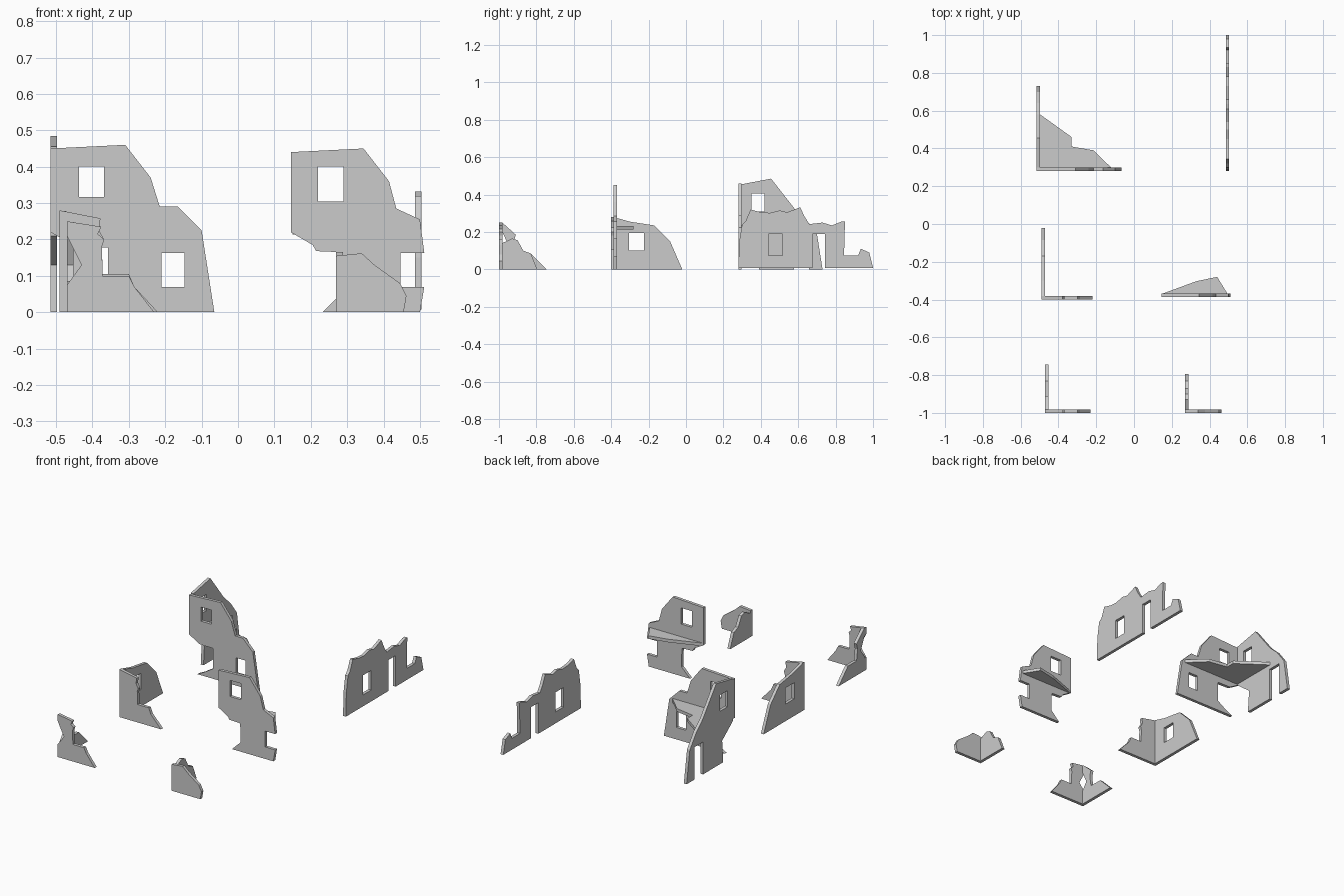
import bpy, bmesh
from mathutils import Matrix

T = 0.018  # wall thickness


def plate(name, outline, matrix, thickness=T, holes=()):
    """Flat slab from an outline with rectangular holes (u0, u1, v0, v1)."""
    cu = bpy.data.curves.new(name + "_profile", 'CURVE')
    cu.dimensions = '2D'
    cu.fill_mode = 'BOTH'
    cu.extrude = thickness / 2
    loops = [outline] + [[(a, c), (b, c), (b, d), (a, d)] for a, b, c, d in holes]
    for pts in loops:
        sp = cu.splines.new('POLY')
        sp.points.add(len(pts) - 1)
        for p, (u, v) in zip(sp.points, pts):
            p.co = (u, v, 0, 1)
        sp.use_cyclic_u = True
    tmp = bpy.data.objects.new(name + "_tmp", cu)
    bpy.context.collection.objects.link(tmp)
    bpy.context.view_layer.update()
    dg = bpy.context.evaluated_depsgraph_get()
    me = bpy.data.meshes.new_from_object(tmp.evaluated_get(dg))
    bpy.data.objects.remove(tmp)
    me.transform(matrix)
    bm = bmesh.new()
    bm.from_mesh(me)
    bmesh.ops.remove_doubles(bm, verts=bm.verts, dist=1e-5)
    bmesh.ops.recalc_face_normals(bm, faces=bm.faces)
    for f in bm.faces:
        f.smooth = False
    bm.to_mesh(me)
    bm.free()
    me.name = name
    ob = bpy.data.objects.new(name, me)
    bpy.context.collection.objects.link(ob)
    return ob


def front_wall(name, y, outline, holes=()):
    # profile in x, z; outer face at y
    m = Matrix(((1, 0, 0, 0), (0, 0, -1, y + T / 2), (0, 1, 0, 0), (0, 0, 0, 1)))
    return plate(name, outline, m, T, holes)


def side_wall(name, x, outline, holes=()):
    # profile in y, z; outer face at x
    m = Matrix(((0, 0, 1, x + T / 2), (1, 0, 0, 0), (0, 1, 0, 0), (0, 0, 0, 1)))
    return plate(name, outline, m, T, holes)


def floor(name, z, outline):
    return plate(name, outline, Matrix.Translation((0, 0, z)), 0.018)


# Large two-storey corner ruin
front_wall("tall_corner_front", 0.28,
           [(-.515, .22), (-.445, .18), (-.357, .178), (-.357, .06), (-.42, .02),
            (-.46, 0), (-.065, 0), (-.10, .225), (-.165, .29), (-.215, .29),
            (-.24, .37), (-.31, .46), (-.515, .45)],
           [(-.437, -.368, .317, .40), (-.21, -.147, .07, .163)])
side_wall("tall_corner_side", -.515,
          [(.298, .21), (.298, .455), (.455, .485), (.58, .325), (.64, .27),
           (.70, .19), (.73, 0), (.658, 0), (.658, .19), (.577, .19),
           (.577, 0), (.39, 0), (.40, .13)],
          [(.35, .42, .31, .405)])
floor("tall_corner_floor", .225,
      [(-.497, .298), (-.12, .298), (-.215, .39), (-.33, .41), (-.33, .46), (-.497, .58)])

# Long ruined side wall with window and doorway
side_wall("long_wall", .486,
          [(.28, .008), (.285, .15), (.30, .24), (.32, .26), (.345, .32), (.40, .305),
           (.45, .302), (.50, .315), (.54, .305), (.575, .318), (.61, .332),
           (.635, .28), (.66, .242), (.73, .25), (.78, .235), (.83, .255),
           (.85, .255), (.845, .075), (.92, .075), (.935, .11), (.98, .09),
           (1.0, .008), (.742, .008), (.742, .19), (.675, .19), (.675, .008)],
          [(.44, .515, .075, .19)])

# Single-storey corner ruin
front_wall("mid_corner_front", -.40,
           [(-.49, 0), (-.22, 0), (-.285, .07), (-.30, .105), (-.372, .105),
            (-.374, .18), (-.368, .20), (-.382, .225), (-.378, .258), (-.49, .28)])
side_wall("mid_corner_side", -.49,
          [(-.382, 0), (-.02, 0), (-.085, .15), (-.17, .235), (-.30, .255), (-.382, .278)],
          [(-.305, -.225, .10, .195)])

# Free-standing two-storey wall with floor remnant
front_wall("tall_wall", -.387,
           [(.145, .44), (.145, .22), (.205, .185), (.215, .168), (.285, .165),
            (.288, .055), (.232, 0), (.50, 0), (.512, .07), (.447, .07),
            (.447, .163), (.512, .163), (.50, .255), (.435, .285), (.415, .36),
            (.345, .45)],
           [(.22, .29, .305, .40)])
floor("tall_wall_floor", .222,
      [(.15, -.369), (.495, -.369), (.44, -.28), (.33, -.303)])

# Small corner ruin, broken at the corner edge
front_wall("small_corner_front", -1.0,
           [(-.47, 0), (-.23, 0), (-.285, .07), (-.30, .10), (-.372, .10),
            (-.374, .18), (-.368, .20), (-.385, .215), (-.376, .235), (-.47, .25),
            (-.47, .21), (-.43, .13), (-.47, .075)])
side_wall("small_corner_side", -.47,
          [(-.982, 0), (-.745, 0), (-.83, .085), (-.91, .085), (-.92, .15),
           (-.91, .185), (-.965, .235), (-.982, .248), (-.982, .20), (-.95, .13),
           (-.982, .085)])

# Lowest corner remnant
front_wall("low_corner_front", -1.0,
           [(.27, 0), (.455, 0), (.463, .045), (.445, .08), (.375, .13),
            (.34, .162), (.27, .155)])
side_wall("low_corner_side", .27,
          [(-.982, 0), (-.795, 0), (-.83, .085), (-.87, .10), (-.90, .155),
           (-.93, .165), (-.982, .14)])
